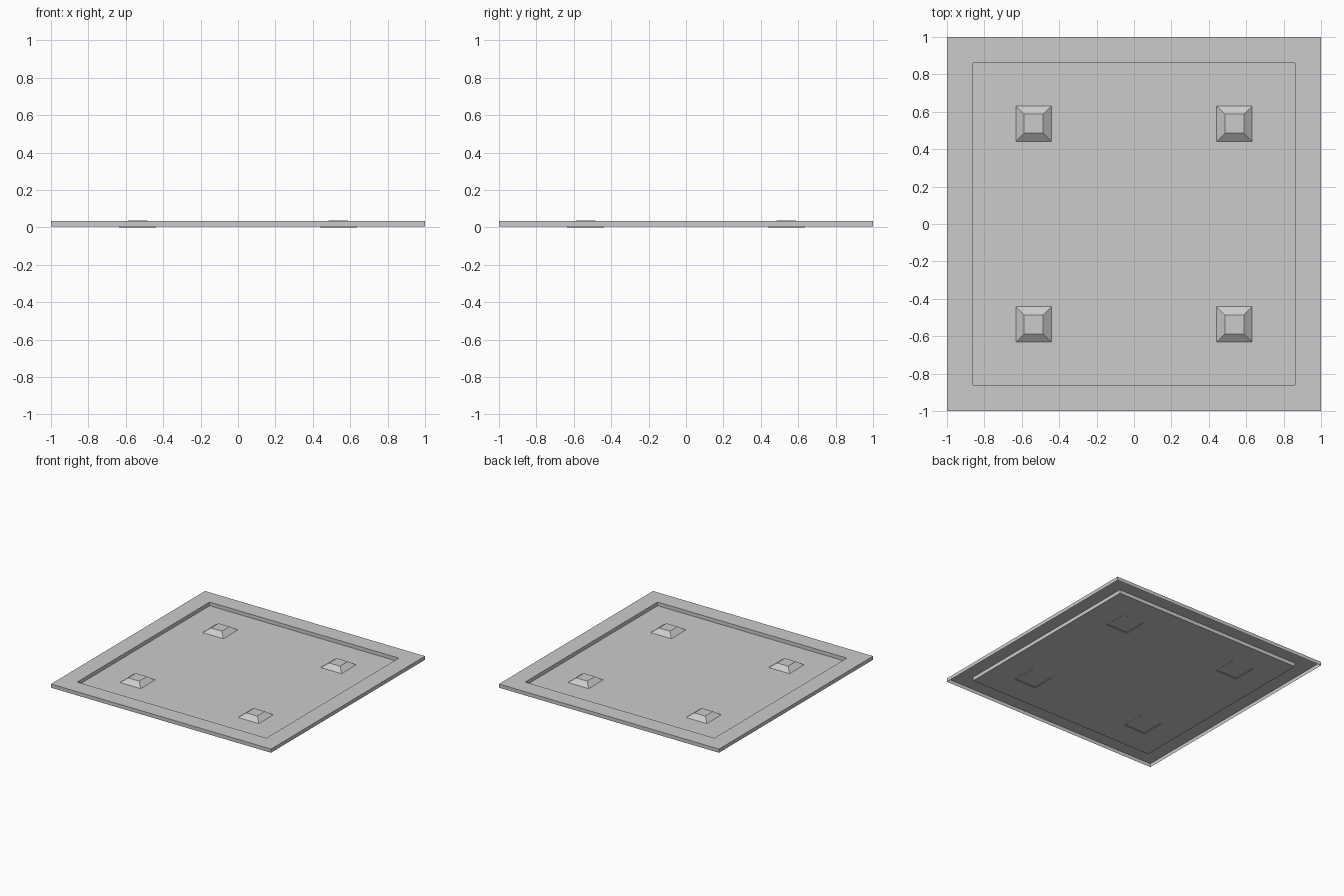
import bpy
import bmesh

cube = bpy.data.objects.get("Cube")
if cube:
    bpy.data.objects.remove(cube, do_unlink=True)

grey = bpy.data.materials.new("light_grey")
grey.use_nodes = True
COLOUR = (0.6, 0.6, 0.6, 1)
grey.diffuse_color = COLOUR
grey.node_tree.nodes["Principled BSDF"].inputs["Base Color"].default_value = COLOUR

BOTTOM, TOP = 0.004, 0.034


def stepped_sheet(name, rings, centre=(0, 0)):
    """Open sheet through square rings of (half width, height), capped at the last."""
    bm = bmesh.new()
    loops = []
    for half, z in rings:
        loops.append([bm.verts.new((sx * half, sy * half, z))
                      for sx, sy in ((-1, -1), (1, -1), (1, 1), (-1, 1))])
    for low, high in zip(loops, loops[1:]):
        for i in range(4):
            j = (i + 1) % 4
            bm.faces.new((low[i], low[j], high[j], high[i]))
    bm.faces.new(loops[-1])
    mesh = bpy.data.meshes.new(name)
    bm.to_mesh(mesh)
    bm.free()
    mesh.materials.append(grey)
    obj = bpy.data.objects.new(name, mesh)
    obj.location = (*centre, 0)
    bpy.context.collection.objects.link(obj)
    return obj


# Pressed tray: outer skirt, raised rim, inner wall and sunken floor
stepped_sheet("tray", [(1, BOTTOM), (1, TOP), (0.86, TOP), (0.86, BOTTOM)])

# Four tapered studs, open underneath, passing just through the floor
for side, sx in (("right", -1), ("left", 1)):
    for end, sy in (("front", -1), ("back", 1)):
        stepped_sheet(f"{end}_{side}_stud", [(0.1, 0), (0.05, 0.037)],
                      (sx * 0.537, sy * 0.537))
